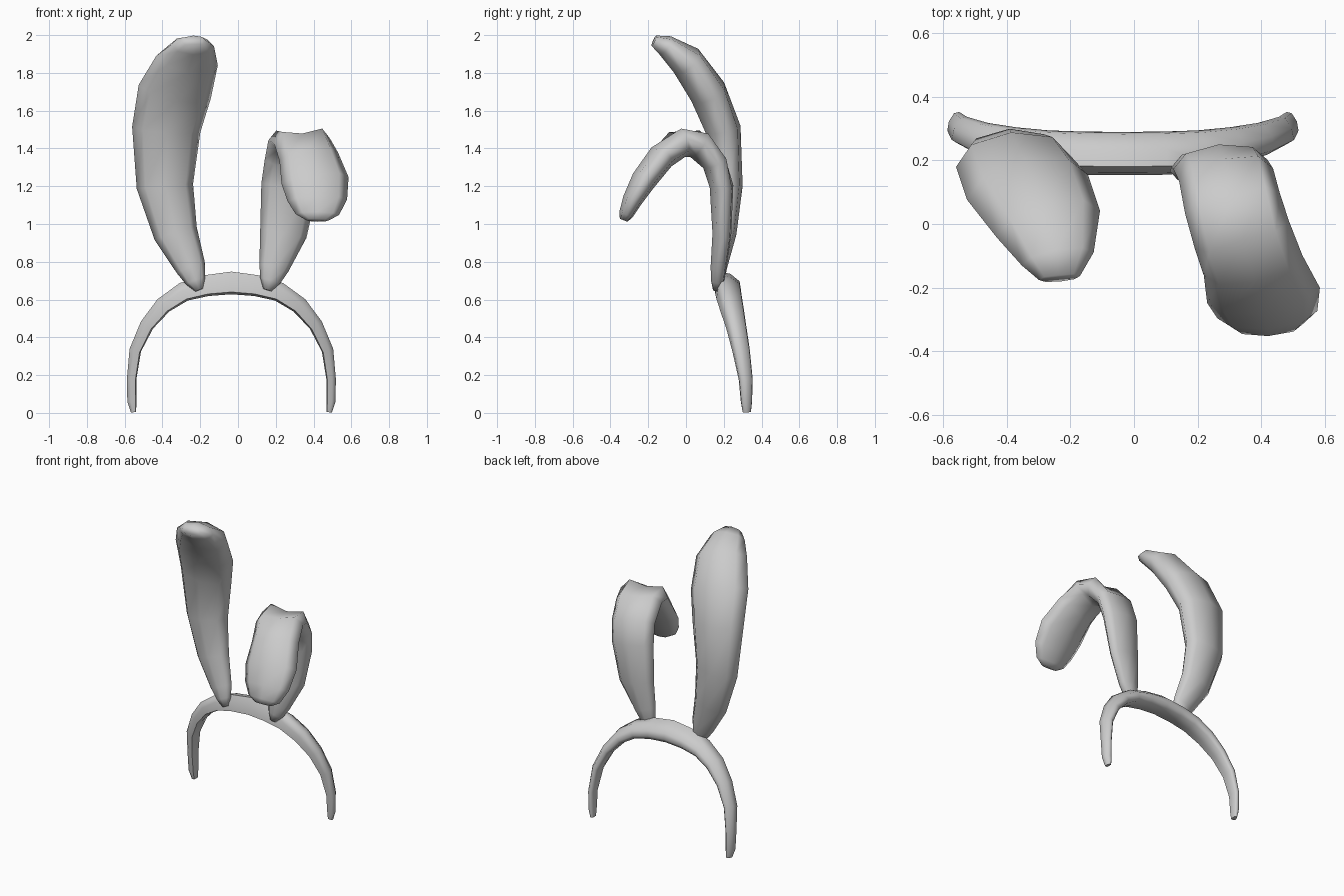
import bpy, bmesh, math
from mathutils import Vector

if "Cube" in bpy.data.objects:
    bpy.data.objects.remove(bpy.data.objects["Cube"])

grey = bpy.data.materials.new("plain grey")
grey.use_nodes = True
grey.diffuse_color = (0.6, 0.6, 0.6, 1)
grey.node_tree.nodes["Principled BSDF"].inputs["Base Color"].default_value = (0.6, 0.6, 0.6, 1)

# Cross-sections: an oval for the ears, a wedge that is thick in front for the band
OVAL = [(math.cos(math.pi * k / 4), math.sin(math.pi * k / 4)) for k in range(8)]
WEDGE = [(1, -0.5), (0.9, 0.15), (0.2, 0.8), (-0.6, 1),
         (-0.9, 0.2), (-1, -0.8), (-0.3, -1), (0.7, -0.95)]


def loft(name, stations, section, wide_axis, crease):
    """Skin rings along a path; a station is (centre, half width, half thickness, optional dent)."""
    bm = bmesh.new()
    rings = []
    centres = [Vector(s[0]) for s in stations]
    last = len(stations) - 1
    for i, (c, width, thick, *dent) in enumerate(stations):
        tangent = (centres[min(i + 1, last)] - centres[max(i - 1, 0)]).normalized()
        u = wide_axis(i / last)
        u = (u - tangent * u.dot(tangent)).normalized()
        v = tangent.cross(u)
        ring = []
        for a, b in section:
            # A dent sinks the middle of the outer side
            if dent and abs(a) < 0.1 and b > 0:
                b -= dent[0]
            ring.append(bm.verts.new(centres[i] + u * width * a + v * thick * b))
        rings.append(ring)
    for a, b in zip(rings, rings[1:]):
        for k in range(len(section)):
            n = (k + 1) % len(section)
            bm.faces.new((a[k], a[n], b[n], b[k]))
    bm.faces.new(rings[0])
    bm.faces.new(rings[-1])
    bmesh.ops.recalc_face_normals(bm, faces=bm.faces)
    mesh = bpy.data.meshes.new(name)
    bm.to_mesh(mesh)
    bm.free()
    obj = bpy.data.objects.new(name, mesh)
    bpy.context.collection.objects.link(obj)
    mesh.materials.append(grey)
    bpy.ops.object.select_all(action='DESELECT')
    obj.select_set(True)
    bpy.context.view_layer.objects.active = obj
    bpy.ops.object.shade_smooth_by_angle(angle=math.radians(crease))


# Headband: half of the arch, mirrored about its own centre line
MID = -0.035
half = [((0.518, 0.322, 0.004), 0.022, 0.014), ((0.527, 0.32, 0.06), 0.03, 0.024),
        ((0.528, 0.316, 0.18), 0.037, 0.025), ((0.508, 0.292, 0.335), 0.046, 0.031),
        ((0.445, 0.266, 0.468), 0.053, 0.037), ((0.357, 0.243, 0.572), 0.062, 0.045),
        ((0.25, 0.228, 0.642), 0.067, 0.051), ((0.13, 0.223, 0.674), 0.068, 0.056)]
band = [((MID - x, y, z), w, t) for (x, y, z), w, t in half]
band.append(((MID, 0.222, 0.688), 0.068, 0.06))
band += [((MID + x, y, z), w, t) for (x, y, z), w, t in reversed(half)]
loft("headband", band, WEDGE, lambda f: Vector((0, 1, 0)), 75)


# Ears: the wide direction turns slowly from root to tip
def turning(start, end):
    def axis(f):
        a = math.radians(start + (end - start) * f)
        return Vector((math.cos(a), math.sin(a), 0))
    return axis


upright = [((-0.205, 0.162, 0.65), 0.022, 0.02), ((-0.225, 0.168, 0.7), 0.055, 0.036),
           ((-0.25, 0.175, 0.77), 0.08, 0.042), ((-0.33, 0.205, 0.95), 0.117, 0.062),
           ((-0.387, 0.22, 1.2), 0.15, 0.08), ((-0.38, 0.197, 1.5), 0.182, 0.094),
           ((-0.335, 0.115, 1.7), 0.198, 0.1), ((-0.27, 0.0, 1.865), 0.17, 0.09),
           ((-0.24, -0.11, 1.945), 0.115, 0.057), ((-0.235, -0.17, 1.97), 0.065, 0.03)]
loft("right_upright_ear", upright, OVAL, turning(0, 8), 100)

folded = [((0.155, 0.162, 0.65), 0.022, 0.02), ((0.17, 0.168, 0.7), 0.055, 0.035),
          ((0.19, 0.172, 0.77), 0.08, 0.042), ((0.24, 0.19, 0.95), 0.125, 0.05),
          ((0.272, 0.188, 1.2), 0.15, 0.063), ((0.29, 0.155, 1.33), 0.15, 0.072, 0.2),
          ((0.31, 0.065, 1.432), 0.153, 0.088, 0.55), ((0.34, -0.035, 1.438), 0.155, 0.088, 0.5),
          ((0.375, -0.13, 1.355), 0.16, 0.073), ((0.408, -0.225, 1.23), 0.18, 0.067),
          ((0.42, -0.285, 1.125), 0.158, 0.052), ((0.42, -0.318, 1.05), 0.115, 0.038),
          ((0.42, -0.33, 1.02), 0.06, 0.022)]
loft("left_folded_ear", folded, OVAL, turning(6, 3), 100)
